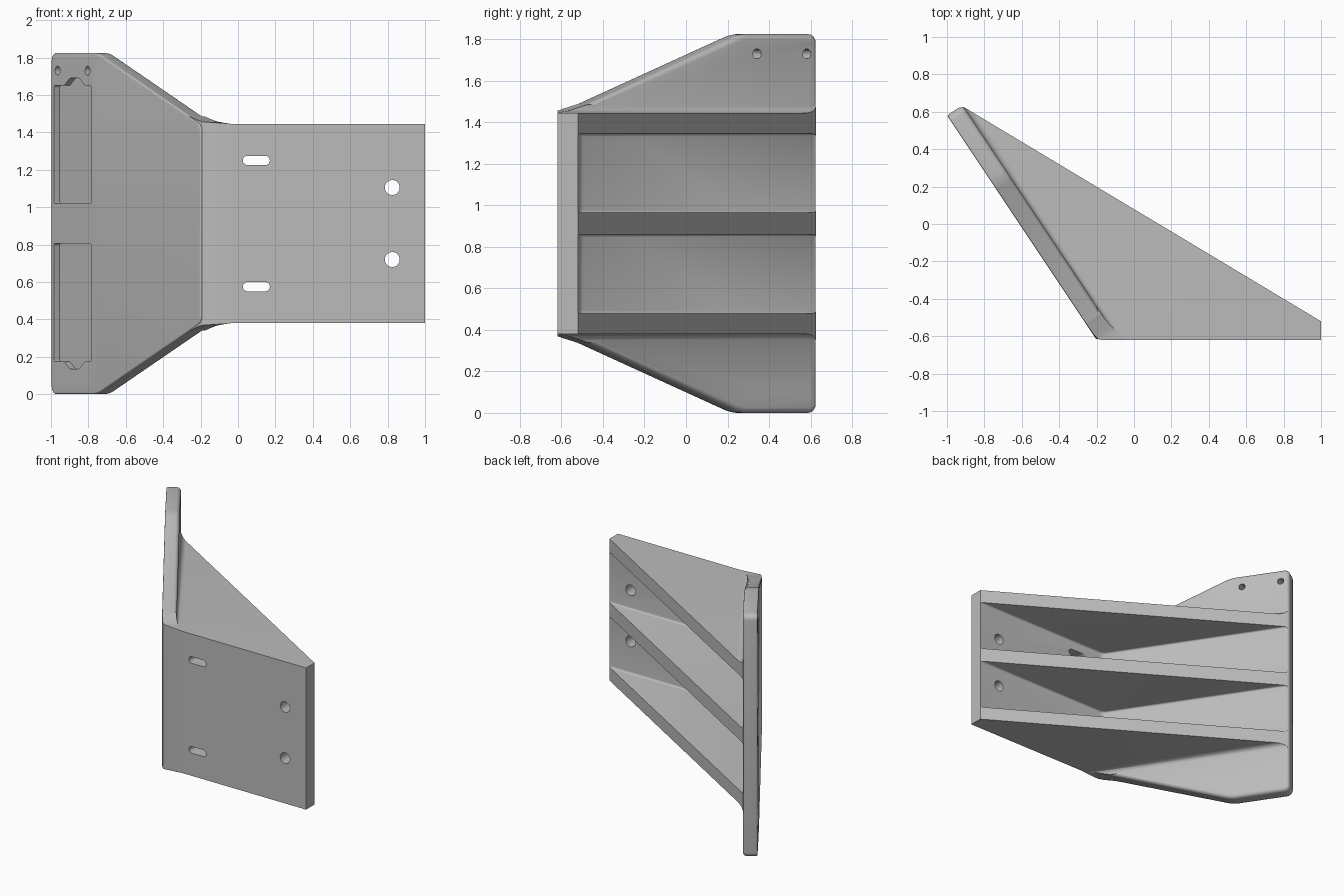
import bpy, bmesh, math
from mathutils import Matrix, Vector

if "Cube" in bpy.data.objects:
    bpy.data.objects.remove(bpy.data.objects["Cube"])

MID = 0.9125                       # height of the mirror plane
HALF = 0.5325                      # half height of the ribbed body
grey = bpy.data.materials.new("light_grey")
grey.use_nodes = True
COLOUR = (0.5, 0.5, 0.5, 1)
grey.diffuse_color = COLOUR
grey.node_tree.nodes["Principled BSDF"].inputs["Base Color"].default_value = COLOUR

# Frames: (along flange, up, into material), and the same for the front plate
BEND = Vector((-0.2, -0.62, 0))
ALONG = Vector((-0.8, 1.2, 0)).normalized()
INTO = Vector((-ALONG.y * -1, -ALONG.x, 0))
FLANGE = Matrix((
    (ALONG.x, 0, INTO.x, BEND.x),
    (ALONG.y, 0, INTO.y, BEND.y),
    (0, 1, 0, 0),
    (0, 0, 0, 1)))
FRONT = Matrix(((1, 0, 0, 0), (0, 0, -1, -0.62), (0, 1, 0, 0), (0, 0, 0, 1)))


def on_flange(s, n):
    p = BEND + ALONG * s + INTO * n
    return (p.x, p.y)


def flip(pts):
    return [(a, 2 * MID - b) for a, b in pts]


def prism(name, pts, d0, d1, frame=None, corner=0, low=0, high=0):
    """Extrude an outline, round its corners, then the rims of both caps."""
    bm = bmesh.new()
    base = bm.faces.new([bm.verts.new((a, b, d0)) for a, b in pts])
    ext = bmesh.ops.extrude_face_region(bm, geom=[base])
    for v in ext["geom"]:
        if isinstance(v, bmesh.types.BMVert):
            v.co.z = d1
    bmesh.ops.recalc_face_normals(bm, faces=bm.faces)

    def rounded(test, size):
        if size:
            edges = [e for e in bm.edges if test(e.verts[0].co.z, e.verts[1].co.z)]
            bmesh.ops.bevel(bm, geom=edges, offset=size, segments=5,
                            profile=0.5, affect='EDGES', clamp_overlap=True)

    rounded(lambda a, b: abs(a - b) > 1e-4, corner)
    rounded(lambda a, b: max(abs(a - d0), abs(b - d0)) < 1e-5, low)
    rounded(lambda a, b: max(abs(a - d1), abs(b - d1)) < 1e-5, high)
    if frame:
        bm.transform(frame)
    bmesh.ops.recalc_face_normals(bm, faces=bm.faces)
    mesh = bpy.data.meshes.new(name)
    bm.to_mesh(mesh)
    bm.free()
    mesh.materials.append(grey)
    ob = bpy.data.objects.new(name, mesh)
    bpy.context.collection.objects.link(ob)
    return ob


def combine(target, tool, operation='DIFFERENCE'):
    mod = target.modifiers.new("cut", 'BOOLEAN')
    mod.operation, mod.object, mod.solver = operation, tool, 'EXACT'
    bpy.context.view_layer.objects.active = target
    bpy.ops.object.modifier_apply(modifier=mod.name)
    bpy.data.objects.remove(tool)


def disc(cx, cz, r, stretch=0.0, n=24):
    """Circle outline, or a horizontal slot when stretched."""
    pts = []
    for i in range(n):
        a = 2 * math.pi * (i + 0.5) / n
        c = math.cos(a)
        pts.append((cx + r * c + math.copysign(stretch, c), cz + r * math.sin(a)))
    return pts


# Solid wedge holding the front plate and the ribs
wedge = [(-0.17, -0.62), (1, -0.62), (1, -0.52), on_flange(1.43, 0.1),
         on_flange(1.4, 0.05), on_flange(1.4, 0.003), on_flange(0.03, 0.003),
         (-0.19, -0.616)]
wedge[4:6] = [on_flange(1.4, 0.05), on_flange(1.38, 0.003)]
bracket = prism("angle_bracket", wedge, MID - HALF - 0.04, MID + HALF + 0.04)

# Trim the wedge to the flange slope around the bend
top = MID + HALF
slope = [(1.6, 1.825), (1.0, 1.825), (0.1, top + 0.038), (0, top + 0.012),
         (-0.1, top), (-2, top)]
combine(bracket, prism("slope_trim", slope + flip(slope)[::-1], -0.3, 3, FLANGE),
        'INTERSECT')

# Clear the space above and below the ribs, leaving fillets on the flange
outside = [on_flange(-0.6, 0.098), (1.6, -1.1), (1.6, 1.4), on_flange(2, 0.098)]
for z0, z1 in ((top, top + 1), (MID - HALF - 1, MID - HALF)):
    combine(bracket, prism("outer_cut", outside, z0, z1, None, 0, 0.04, 0.04))

# Two filleted pockets between three ribs
pocket = [(-0.146, -0.52), (1.4, -0.52), (1.4, 1.4), on_flange(2, 0.098)]
for z0, z1 in ((MID + 0.0525, top - 0.1), (MID - HALF + 0.1, MID - 0.0525)):
    combine(bracket, prism("pocket_cut", pocket, z0, z1, None, 0.03, 0.04, 0.04))

# Slanted flange with rounded rims
side = [(0, top), (1.0, 1.825), (1.442, 1.825)]
combine(bracket, prism("flange", side + flip(side)[::-1], 0, 0.1, FLANGE,
                       0.04, 0.01, 0.028), 'UNION')

# Mirrored holes, slots and shallow recesses
recess = [(1.054, 1.02), (1.414, 1.02), (1.414, 1.65), (1.315, 1.65),
          (1.26, 1.69), (1.17, 1.69), (1.117, 1.65), (1.054, 1.65)]
for mirrored in (False, True):
    side_of = flip if mirrored else list
    combine(bracket, prism("recess_cut", side_of(recess), -0.05, 0.036, FLANGE, 0.012))
    for s in (1.09, 1.378):
        combine(bracket, prism("screw_hole", side_of(disc(s, 1.73, 0.024)),
                               -0.1, 0.2, FLANGE))
    combine(bracket, prism("round_hole", side_of(disc(0.825, 1.105, 0.04)),
                           -0.13, 0.1, FRONT))
    combine(bracket, prism("slot", side_of(disc(0.098, 1.25, 0.025, 0.047)),
                           -0.13, 0.1, FRONT))

# Smooth fillets, sharp edges
bpy.ops.object.select_all(action='DESELECT')
bracket.select_set(True)
bpy.context.view_layer.objects.active = bracket
bpy.ops.object.shade_smooth_by_angle(angle=math.radians(30))
